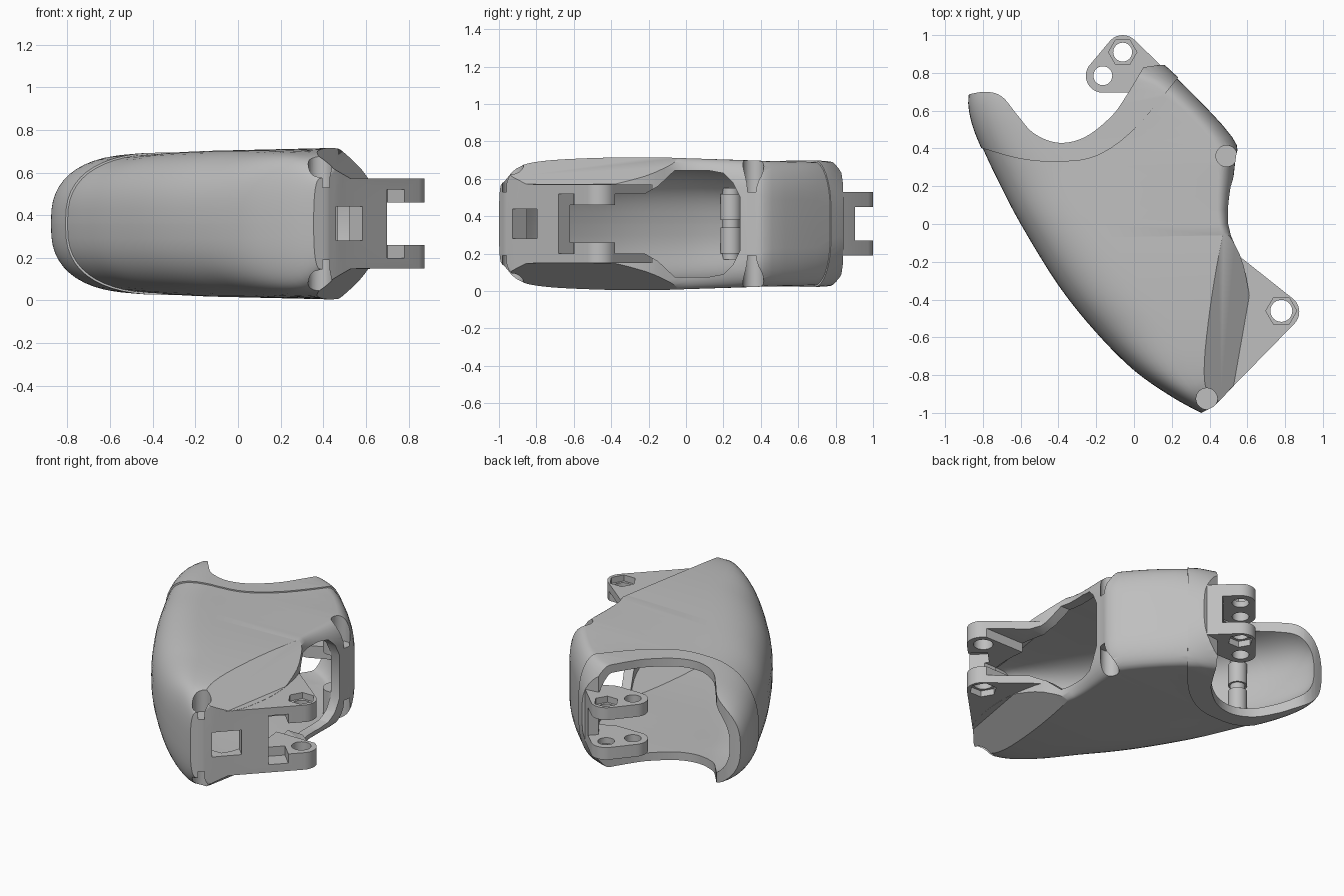
import bpy, bmesh, math
from mathutils import Vector

if "Cube" in bpy.data.objects:
    bpy.data.objects.remove(bpy.data.objects["Cube"])

MID = 0.36  # height of the symmetry plane
SHADE = (0.52, 0.52, 0.52, 1)
grey = bpy.data.materials.new("plain_grey")
grey.use_nodes = True
grey.diffuse_color = SHADE
grey.node_tree.nodes["Principled BSDF"].inputs["Base Color"].default_value = SHADE


def finish(name, bm):
    bmesh.ops.recalc_face_normals(bm, faces=bm.faces)
    mesh = bpy.data.meshes.new(name)
    bm.to_mesh(mesh)
    bm.free()
    mesh.materials.append(grey)
    obj = bpy.data.objects.new(name, mesh)
    bpy.context.collection.objects.link(obj)
    return obj


def spline(points, t):
    """Smooth point at parameter t along a list of tuples."""
    i = min(int(t), len(points) - 2)
    f = t - i
    a, b, c, d = (Vector(points[max(0, min(k, len(points) - 1))]) for k in range(i - 1, i + 3))
    return b + f * (c - a) / 2 + f * f * (a - 2.5 * b + 2 * c - d / 2) + f ** 3 * (1.5 * (b - c) + (d - a) / 2)


def smooth(points, steps=5):
    return [tuple(spline(points, k / steps)) for k in range((len(points) - 1) * steps + 1)]


def prism(name, pts, lo, hi, origin=(0, 0, 0), axes=((1, 0, 0), (0, 1, 0), (0, 0, 1))):
    """Polygon pts in the first two axes, extruded along the third."""
    u, v, w = map(Vector, axes)
    bm = bmesh.new()
    lower = [bm.verts.new(Vector(origin) + u * p[0] + v * p[1] + w * lo) for p in pts]
    face = bm.faces.new(lower)
    moved = bmesh.ops.extrude_face_region(bm, geom=[face])["geom"]
    bmesh.ops.translate(bm, vec=w * (hi - lo), verts=[g for g in moved if isinstance(g, bmesh.types.BMVert)])
    return finish(name, bm)


def disc(x, y, r, n=32):
    return [(x + r * math.cos(k * math.tau / n), y + r * math.sin(k * math.tau / n)) for k in range(n)]


def hull(name, circles, lo, hi):
    """Plate wrapped round several circles."""
    bm = bmesh.new()
    for c in circles:
        for p in disc(*c):
            for z in (lo, hi):
                bm.verts.new((*p, z))
    out = bmesh.ops.convex_hull(bm, input=bm.verts)
    loose = set(out["geom_interior"] + out["geom_unused"])
    bmesh.ops.delete(bm, geom=[v for v in loose if isinstance(v, bmesh.types.BMVert)], context='VERTS')
    bmesh.ops.dissolve_limit(bm, angle_limit=0.01, verts=bm.verts, edges=bm.edges)
    return finish(name, bm)


def combine(target, op, *others):
    for o in others:
        mod = target.modifiers.new("combine", 'BOOLEAN')
        mod.operation, mod.solver, mod.object = op, 'EXACT', o
        bpy.context.view_layer.objects.active = target
        bpy.ops.object.modifier_apply(modifier=mod.name)
        bpy.data.objects.remove(o)


# Stations along the shell: outer edge x, y, inner edge x, y, half height, inner corner width
STATIONS = [
    (.355, -1, .42, -.968, .22, .01), (.2, -.915, .5, -.885, .31, .01),
    (0, -.775, .58, -.77, .343, .01), (-.2, -.575, .62, -.5, .357, .01),
    (-.4, -.325, .58, -.22, .358, .02), (-.6, 0, .5, 0, .35, .05),
    (-.72, .23, .535, .32, .34, .09), (-.8, .4, .52, .46, .335, .12),
    (-.85, .53, .23, .77, .328, .14), (-.87, .64, .07, .91, .31, .36),
    (-.86, .73, 0, .98, .28, .36)]


def shell(name, start=0.0, side=0.0, height=0.0):
    """Loft of rounded sections, shrunk by side and height."""
    bm = bmesh.new()
    rings = []
    count = 40
    for k in range(count + 1):
        lx, ly, rx, ry, h, rc = spline(STATIONS, start + (len(STATIONS) - 1 - start) * k / count)
        left, right = Vector((lx, ly)), Vector((rx, ry))
        way = (right - left).normalized()
        left, right = left + way * side, right - way * side
        width, low, h = (right - left).length, h * .965 - height, h - height
        lw = min(.42 - side / 2, width * .5)
        rw = max(.008, min(rc - side / 2, width * .4))
        rh = min(h * .8, rw * 1.7)
        half = []
        # Full outer edge, then tighter inner corner
        for j in range(14):
            a = j / 13 * math.pi / 2
            half.append((lw - lw * math.cos(a) ** .77, .004 + (low - .004) * math.sin(a) ** .77))
        for j in range(9):
            a = j / 8 * math.pi / 2
            half.append((width - rw + rw * math.sin(a), h - rh + rh * math.cos(a)))
        ring = half + [(s, -z) for s, z in reversed(half)]
        rings.append([bm.verts.new((*(left + way * s), MID + z)) for s, z in ring])
    for a, b in zip(rings, rings[1:]):
        for i in range(len(a)):
            j = (i + 1) % len(a)
            bm.faces.new((a[i], a[j], b[j], b[i]))
    bm.faces.new(rings[0])
    bm.faces.new(rings[-1])
    return finish(name, bm)


def chamfer(obj, d=0.0, drop=0.0):
    """Sloping cut above and below, beside the flange."""
    along = Vector((.18, 1.03, 0)).normalized()
    across = Vector((along.y, -along.x, 0))
    for s in (1, -1):
        pts = [(-.1 - d, .43 - drop), (.2 - d, .212 - drop), (.8, .212 - drop), (.8, .7), (-.1 - d, .7)]
        combine(obj, 'DIFFERENCE', prism("cutter", [(a, b * s) for a, b in pts], -1.2, .95,
                                         (.425, -.28, MID), (across, (0, 0, 1), along)))


def cavity():
    c = shell("cavity", 1.45, .065, .045)
    chamfer(c, .03, .045)
    return c


def arch():
    curve = smooth([(-.9, .68), (-.79, .70), (-.70, .675), (-.62, .58), (-.53, .48), (-.40, .43),
                    (-.26, .46), (-.12, .57), (-.04, .68), (.05, .83)])
    return prism("arch", [(-1.2, .68)] + curve + [(.12, .84), (.5, .85), (.5, 1.3), (-1.2, 1.3)], -1, 2)


def seam():
    curve = smooth([(-.8, .40), (-.6, .345), (-.4, .33), (-.2, .36), (0, .5), (.23, .77)])
    return prism("seam", [(-1.2, .52)] + curve + [(.5, 1.1), (.5, 1.4), (-1.2, 1.4)], -1, 2)


def drill(obj, x, y, r, hex_r=0, top=0):
    """Through hole with optional hexagonal pockets on both outer faces."""
    combine(obj, 'DIFFERENCE', prism("hole", disc(x, y, r), -1, 2))
    if hex_r:
        for s in (1, -1):
            combine(obj, 'DIFFERENCE', prism("pocket", disc(x, y, hex_r, 6), MID + s * (top - .04), MID + s))


# Main shell with hinge flange
body = shell("main_shell")
chamfer(body)
combine(body, 'UNION', hull("flange", [(.785, -.465, .09), (.47, -.88, .025), (.5, -.15, .02)],
                            MID - .211, MID + .211))
combine(body, 'DIFFERENCE', cavity(), seam())

# Side opening, narrow between the lugs and wider behind them
edge = [(-.62, .1), (-.38, .1), (-.38, .16), (-.22, .16), (-.15, .2), (-.06, .285), (.12, .285),
        (.2, .27), (.25, .22), (.29, .14)]
edge += [(y, -z) for y, z in reversed(edge)]
combine(body, 'DIFFERENCE', prism("opening", edge, .32, 1.2, (0, 0, MID), ((0, 1, 0), (0, 0, 1), (1, 0, 0))))

# Window and slot through the slanted front wall
r2 = math.sqrt(.5)
slant = ((r2, r2, 0), (0, 0, 1), (r2, -r2, 0))
for x, y, w, h, depth in ((.525, -.865, .09, .08, .13), (.75, -.65, .06, .16, .13)):
    combine(body, 'DIFFERENCE', prism("slot", [(-w, -h), (w, -h), (w, h), (-w, h)], -depth, .1, (x, y, MID), slant))
drill(body, .78, -.46, .058, .082, .211)

# Screw bosses and recesses, mirrored above and below
for s in (1, -1):
    combine(body, 'UNION', prism("boss", disc(.45, .365, .075), MID + s * .12, MID + s * .29))
    for x, y in ((.49, .36), (.385, -.925)):
        combine(body, 'DIFFERENCE', prism("recess", disc(x, y, .056), MID + s * .17, MID + s))

# Proud rim around the curved end
rim = shell("end_rim", 0, -.008, -.008)
combine(rim, 'INTERSECT', seam())
combine(rim, 'DIFFERENCE', cavity(), arch())

# Twin rear lugs and the wall joining them
lugs = hull("rear_lugs", [(-.06, .91, .09), (-.165, .785, .09), (.0, .75, .055), (.15, .79, .03)],
            MID - .17, MID + .17)
gap = [(-.4, .5), (.03, .5), (.11, .74), (.03, .86), (.10, .93), (.0, 1.2), (-.4, 1.2)]
combine(lugs, 'DIFFERENCE', prism("gap", gap, MID - .09, MID + .09))
drill(lugs, -.06, .91, .05, .075, .17)
drill(lugs, -.165, .785, .05)

# Inner guide pin beside the outer wall, with two collars
pin = prism("guide_pin", disc(-.6, .24, .045), MID - .19, MID + .19)
collars = [prism("pin_collar", disc(-.6, .24, .056), MID + s * .02, MID + s * .16) for s in (1, -1)]

for o in (body, rim, lugs, pin, *collars):
    bpy.ops.object.select_all(action='DESELECT')
    o.select_set(True)
    bpy.context.view_layer.objects.active = o
    bpy.ops.object.shade_smooth_by_angle(angle=math.radians(32))
